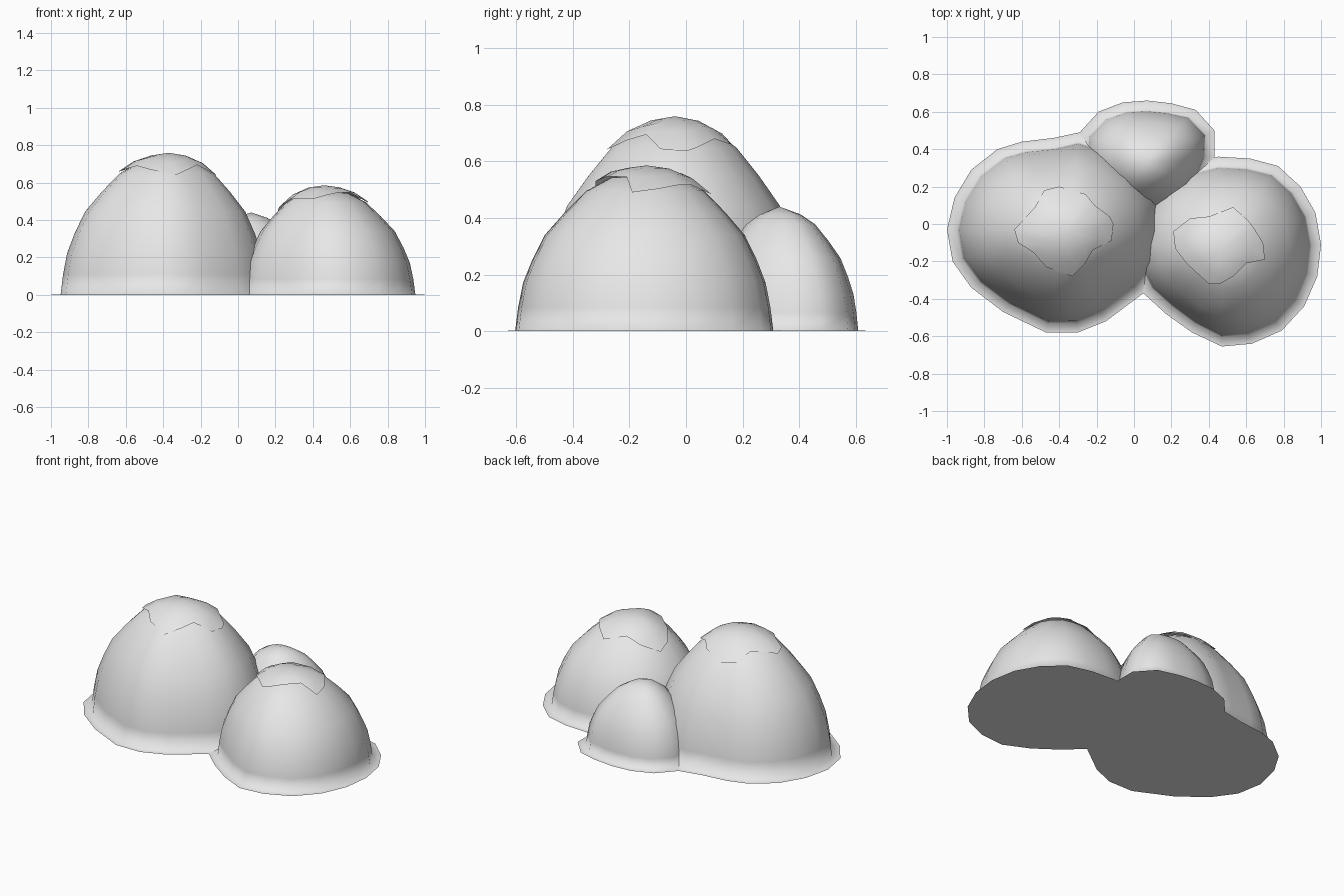
import bpy, bmesh, math
from mathutils import Vector
from mathutils.bvhtree import BVHTree

cube = bpy.data.objects.get("Cube")
if cube:
    bpy.data.objects.remove(cube, do_unlink=True)

grey = bpy.data.materials.new("light grey")
grey.use_nodes = True
grey.diffuse_color = (0.8, 0.8, 0.8, 1)
grey.node_tree.nodes["Principled BSDF"].inputs["Base Color"].default_value = (0.8, 0.8, 0.8, 1)

# Shared mound profile: (share of the height, share of the foot radius)
PROFILE = [(0, 1), (.14, .978), (.29, .94), (.43, .87), (.58, .775),
           (.72, .62), (.85, .455), (.93, .27)]
SKIRT = 0.052


def finish(bm, name, angle):
    """Turn a bmesh into a smooth shaded object."""
    mesh = bpy.data.meshes.new(name)
    bm.to_mesh(mesh)
    bm.free()
    mesh.materials.append(grey)
    obj = bpy.data.objects.new(name, mesh)
    bpy.context.collection.objects.link(obj)
    bpy.ops.object.select_all(action='DESELECT')
    obj.select_set(True)
    bpy.context.view_layer.objects.active = obj
    bpy.ops.object.shade_smooth_by_angle(angle=math.radians(angle))
    return obj


def skin(bm, rings, tip):
    """Bridge a stack of equal rings and close it at the tip."""
    rows = [[bm.verts.new(p) for p in ring] for ring in rings]
    n = len(rows[0])
    top = bm.verts.new(tip)
    for low, high in zip(rows, rows[1:]):
        for i in range(n):
            j = (i + 1) % n
            bm.faces.new((low[i], low[j], high[j], high[i]))
    for i in range(n):
        bm.faces.new((rows[-1][i], rows[-1][(i + 1) % n], top))
    return rows


def build_hill(name, centre, height, outline, tip=.965):
    """Rounded mound with a flat skirt; returns its surface for the cap."""
    c = Vector(centre)
    spokes = [Vector(p) - c for p in outline]
    rings = [[(*(c + s), 0) for s in spokes]]
    for share, radius in PROFILE:
        rings.append([(*(c + s * (1 - SKIRT / s.length) * radius),
                       share * height + .003) for s in spokes])
    bm = bmesh.new()
    rows = skin(bm, rings, (*c, tip * height))
    bm.faces.new(rows[0][::-1])
    bm.normal_update()
    surface = BVHTree.FromBMesh(bm)
    finish(bm, name, 110)
    return surface


def build_cap(name, centre, surface, outline):
    """Ragged sheet draped just above the top of a hill."""
    c = Vector(centre)

    def drape(p, lift):
        hit = surface.ray_cast(Vector((*p, 2)), Vector((0, 0, -1)))[0]
        return (*p, hit.z + lift)

    rings = [[drape(c + (Vector(p) - c) * k, lift) for p in outline]
             for k, lift in ((1, .018), (.7, .022), (.35, .026))]
    bm = bmesh.new()
    skin(bm, rings, drape(c + Vector((.001, .001)), .026))
    bm.normal_update()
    finish(bm, name, 60)


# Tall hill and its cap
tall = (-.37, -.04)
surface = build_hill("tall_hill", tall, .76, [
    (-1, -.03), (-.97, -.2), (-.87, -.34), (-.7, -.47), (-.47, -.58), (-.3, -.58),
    (-.15, -.52), (.05, -.37), (.17, -.22), (.21, -.04), (.17, .16), (.05, .33),
    (-.12, .44), (-.29, .49), (-.43, .46), (-.6, .44), (-.73, .4), (-.87, .29),
    (-.96, .14)])
build_cap("tall_hill_cap", tall, surface, [
    (-.64, -.03), (-.62, -.1), (-.54, -.15), (-.47, -.23), (-.33, -.28), (-.26, -.21),
    (-.22, -.14), (-.12, -.09), (-.11, 0), (-.13, .04), (-.21, .1), (-.26, .16),
    (-.4, .2), (-.48, .18), (-.53, .09)])

# Middle hill and its cap
middle = (.46, -.14)
surface = build_hill("middle_hill", middle, .58, [
    (.05, -.37), (.17, -.48), (.31, -.58), (.47, -.655), (.63, -.64), (.79, -.57),
    (.91, -.44), (.98, -.28), (1, -.11), (.97, .06), (.89, .2), (.77, .31),
    (.62, .35), (.45, .36), (.28, .32), (.12, .22), (.02, .08), (-.03, -.1),
    (-.01, -.25)])
build_cap("middle_hill_cap", middle, surface, [
    (.21, -.04), (.22, -.13), (.28, -.21), (.4, -.32), (.46, -.32), (.53, -.28),
    (.6, -.21), (.7, -.19), (.69, -.1), (.64, -.02), (.61, .02), (.53, .09),
    (.4, .04), (.3, .03)])

# Small hill behind
build_hill("small_hill", (.07, .33), .44, [
    (-.29, .49), (-.19, .6), (-.06, .65), (.07, .66), (.2, .645), (.33, .61),
    (.43, .5), (.43, .36), (.36, .17), (.22, .06), (.05, .02), (-.12, .06),
    (-.25, .18), (-.31, .34)][::-1], 1)
